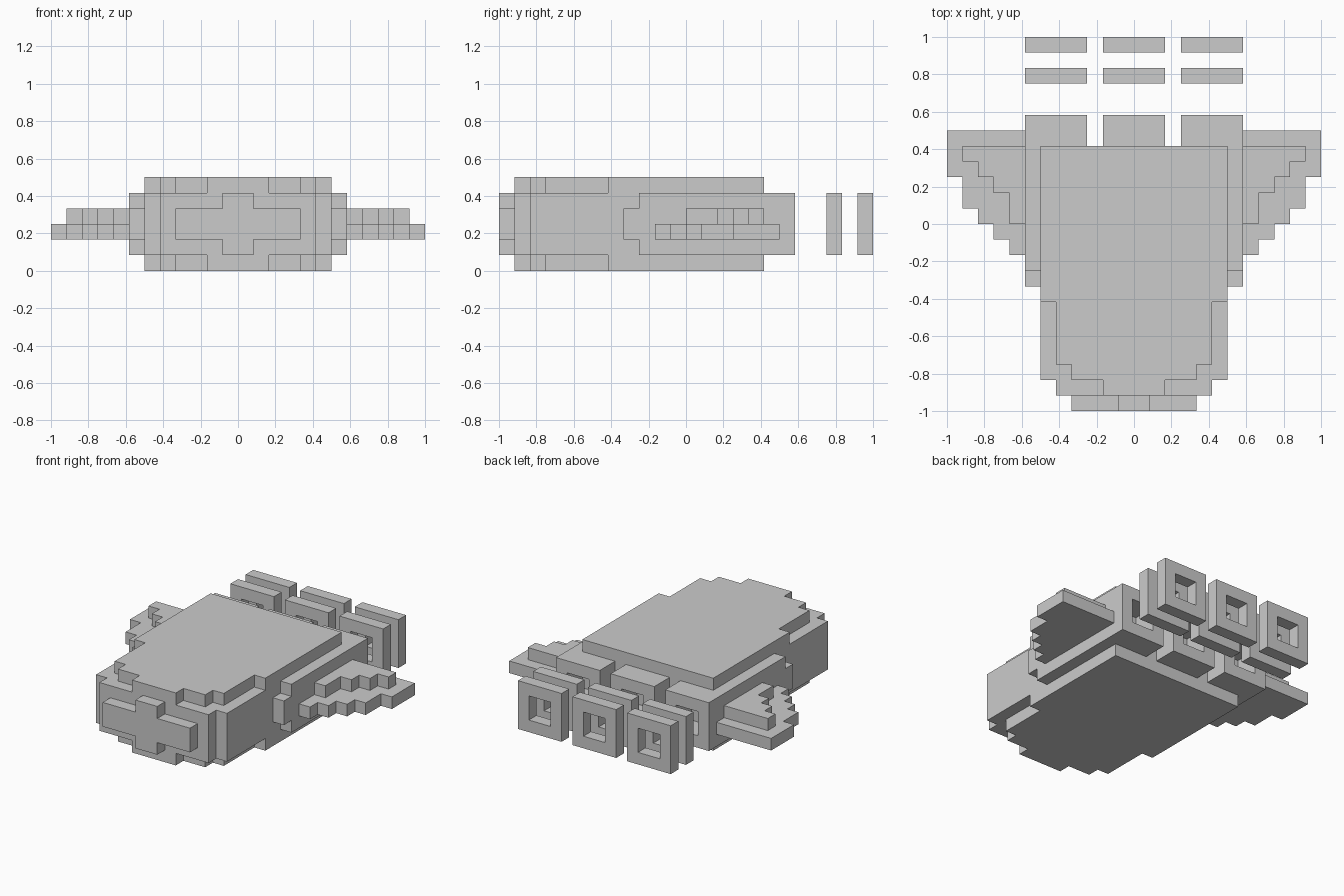
import bpy, bmesh
from mathutils import Vector

if "Cube" in bpy.data.objects:
    bpy.data.objects.remove(bpy.data.objects["Cube"])

U = 1 / 12  # one block


def prism(name, outline, lo, hi, to3d=lambda a, b, h: (a, b, h)):
    """Extrude a 2D outline (in blocks) between two heights."""
    bm = bmesh.new()
    base = bm.faces.new([bm.verts.new(Vector(to3d(a, b, lo)) * U) for a, b in outline])
    new = bmesh.ops.extrude_face_region(bm, geom=[base])["geom"]
    step = (Vector(to3d(0, 0, hi)) - Vector(to3d(0, 0, lo))) * U
    bmesh.ops.translate(bm, vec=step, verts=[v for v in new if isinstance(v, bmesh.types.BMVert)])
    bmesh.ops.recalc_face_normals(bm, faces=bm.faces[:])
    me = bpy.data.meshes.new(name)
    bm.to_mesh(me)
    bm.free()
    ob = bpy.data.objects.new(name, me)
    bpy.context.collection.objects.link(ob)
    return ob


def stairs(steps, back, inner=None, side=1):
    """Stepped outline: steps are (outer x, front y) going outwards.
    Without an inner edge the outline is mirrored across x = 0."""
    half, x0 = [], inner
    for x, y in steps:
        if x0 is not None:
            half.append((x0, y))
        half.append((x, y))
        x0 = x
    half.append((x0, back))
    if inner is not None:
        return [(side * x, y) for x, y in half + [(inner, back)]]
    return half + [(-x, y) for x, y in reversed(half)]


def ring(name, cx, y0, y1):
    """Square ring facing backwards with a 2 x 2 opening."""
    bm = bmesh.new()
    loops = []
    for r, y in ((2, y0), (2, y1), (1, y1), (1, y0)):
        loops.append([bm.verts.new(Vector((cx + sx * r, y, 3 + sz * r)) * U)
                      for sx, sz in ((-1, -1), (1, -1), (1, 1), (-1, 1))])
    for i in range(4):
        a, b = loops[i], loops[(i + 1) % 4]
        for j in range(4):
            k = (j + 1) % 4
            bm.faces.new((a[j], a[k], b[k], b[j]))
    bmesh.ops.recalc_face_normals(bm, faces=bm.faces[:])
    me = bpy.data.meshes.new(name)
    bm.to_mesh(me)
    bm.free()
    ob = bpy.data.objects.new(name, me)
    bpy.context.collection.objects.link(ob)
    return ob


# Hull: wide middle slab with narrower deck and belly plates
prism("hull", stairs([(5, -11), (6, -10)], 5), 1, 5)
plate = stairs([(2, -11), (4, -10), (5, -9), (6, -5)], 5)
prism("deck_plate", plate, 5, 6)
prism("belly_plate", plate, 0, 1)

# Cross-shaped nose
cross = [(1, 1), (1, 2), (4, 2), (4, 4), (1, 4), (1, 5)]
cross += [(-x, z) for x, z in reversed(cross)]
prism("nose", cross, -12, -11, lambda a, b, h: (a, h, b))

# Side rails and two-layer stepped wings
rail = [(5, 1), (5, 5), (-3, 5), (-3, 4), (-4, 4), (-4, 2), (-3, 2), (-3, 1)]
for label, s in (("left", -1), ("right", 1)):
    prism("side_rail_" + label, rail, 6 * s, 7 * s, lambda a, b, h: (h, a, b))
    prism("wing_lower_" + label,
          stairs([(8, -2), (9, -1), (10, 0), (11, 1), (12, 3)], 6, 7, s), 2, 3)
    prism("wing_upper_" + label,
          stairs([(8, 0), (9, 2), (10, 3), (11, 4)], 5, 7, s), 3, 4)

# Three engine nozzles, each followed by two floating exhaust rings
for label, cx in (("left", -5), ("middle", 0), ("right", 5)):
    ring("engine_" + label, cx, 5, 7)
    ring("exhaust_ring_near_" + label, cx, 9, 10)
    ring("exhaust_ring_far_" + label, cx, 11, 12)
